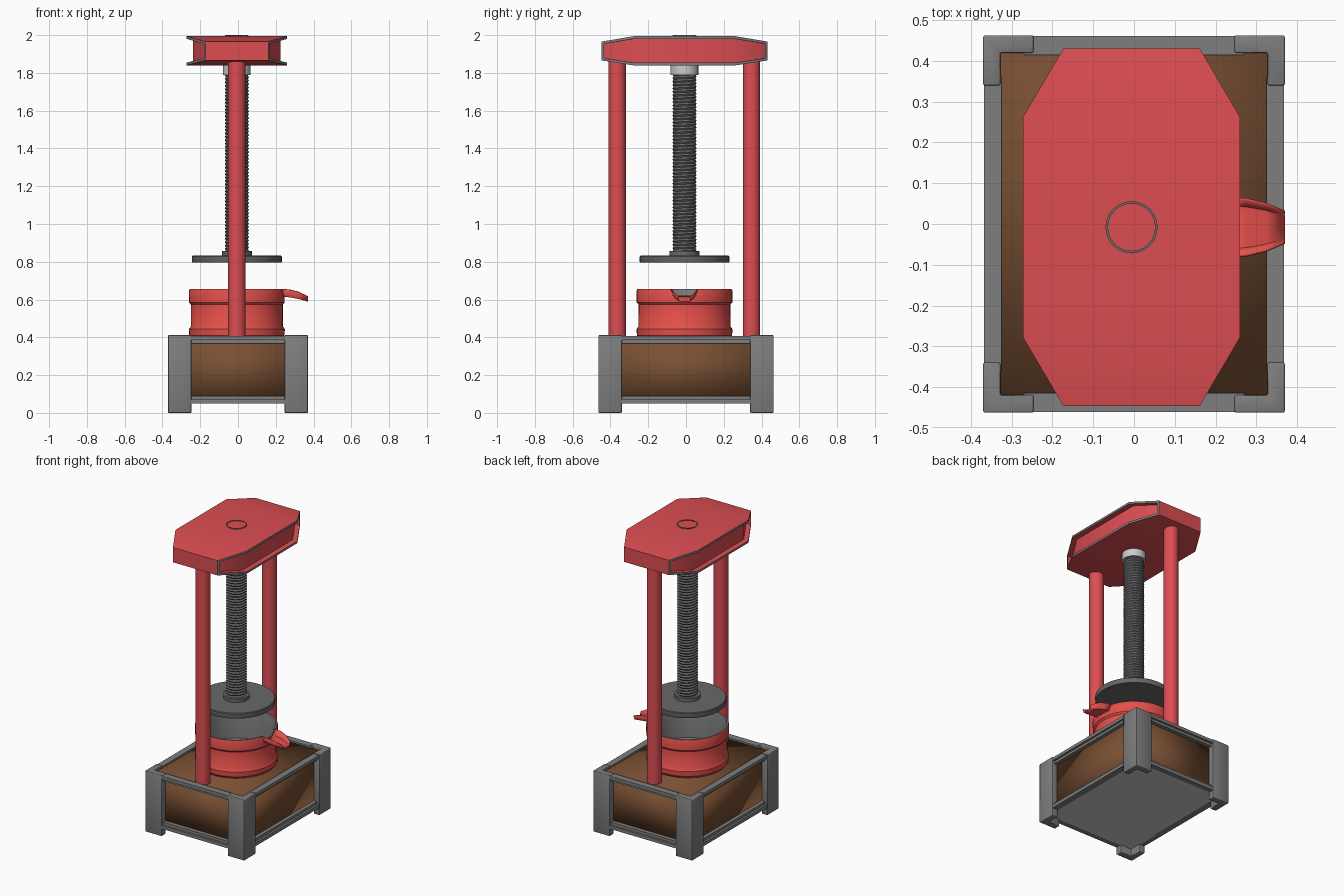
import bpy, bmesh, math

if "Cube" in bpy.data.objects:
    bpy.data.objects.remove(bpy.data.objects["Cube"])

CX, CY = -0.006, -0.008      # axis of the press, slightly off centre


def material(name, rgb):
    m = bpy.data.materials.new(name)
    m.diffuse_color = (*rgb, 1)
    m.use_nodes = True
    m.node_tree.nodes["Principled BSDF"].inputs["Base Color"].default_value = m.diffuse_color
    return m


RED = material("red_paint", (0.72, 0.075, 0.085))
BASIN = material("red_enamel", (0.78, 0.08, 0.07))
WOOD = material("wood", (0.19, 0.08, 0.033))
STEEL = material("steel", (0.21, 0.21, 0.21))


def finish(name, bm, mats=(), smooth=35, bevel=0):
    bmesh.ops.recalc_face_normals(bm, faces=bm.faces)
    me = bpy.data.meshes.new(name)
    bm.to_mesh(me)
    bm.free()
    ob = bpy.data.objects.new(name, me)
    bpy.context.collection.objects.link(ob)
    for m in mats:
        me.materials.append(m)
    if bevel:
        mod = ob.modifiers.new("bevel", 'BEVEL')
        mod.width, mod.segments = bevel, 2
    if smooth:
        bpy.ops.object.select_all(action='DESELECT')
        ob.select_set(True)
        bpy.context.view_layer.objects.active = ob
        bpy.ops.object.shade_smooth_by_angle(angle=math.radians(smooth))
    return ob


def box(name, x0, x1, y0, y1, z0, z1, mats=(), smooth=0):
    bm = bmesh.new()
    bmesh.ops.create_cube(bm, size=1)
    for v in bm.verts:
        v.co = ((x0 + x1) / 2 + v.co.x * (x1 - x0), (y0 + y1) / 2 + v.co.y * (y1 - y0),
                (z0 + z1) / 2 + v.co.z * (z1 - z0))
    return finish(name, bm, mats, smooth)


def lathe(name, profile, cx, cy, mats=(), n=40, second=()):
    """Revolve a closed (r, z) profile; segments listed in second use slot 1."""
    bm = bmesh.new()
    rings = [[bm.verts.new((cx + r * math.cos(2 * math.pi * i / n), cy + r * math.sin(2 * math.pi * i / n), z))
              for i in range(n)] for r, z in profile]
    for k in range(len(rings) - 1):
        for i in range(n):
            j = (i + 1) % n
            f = bm.faces.new((rings[k][i], rings[k][j], rings[k + 1][j], rings[k + 1][i]))
            f.material_index = 1 if k in second else 0
    for ring in (rings[0], rings[-1]):
        f = bm.faces.new(ring)
        f.material_index = 1 if second and ring is rings[-1] else 0
    return finish(name, bm, mats)


# Base: softly shaded wooden chest with a pale steel underside
box("chest", -0.33, 0.33, -0.42, 0.42, 0.06, 0.395, [WOOD], smooth=180)
box("chest_bottom", -0.335, 0.335, -0.425, 0.425, 0.05, 0.062, [material("pale_steel", (0.85, 0.85, 0.85))])

# Stepped rails along the top and bottom edges
for zname, steps in (("top", ((0.385, 0.406, 0.0), (0.368, 0.386, 0.014))),
                     ("bottom", ((0.05, 0.072, 0.0), (0.071, 0.09, 0.014)))):
    for i, (z0, z1, d) in enumerate(steps):
        for s, side in ((-1, "low"), (1, "high")):
            xs = sorted((s * 0.325, s * (0.368 - d)))
            ys = sorted((s * 0.415, s * (0.461 - d)))
            box(f"{zname}_side_rail_{side}_{i}", *xs, -0.36, 0.36, z0, z1, [STEEL])
            box(f"{zname}_cross_rail_{side}_{i}", -0.27, 0.27, *ys, z0, z1, [STEEL])

# Angle-section corner legs
for sx in (-1, 1):
    for sy in (-1, 1):
        bm = bmesh.new()
        pts = ((0.37, 0.463), (0.247, 0.463), (0.247, 0.42), (0.328, 0.42), (0.328, 0.34), (0.37, 0.34))
        f = bm.faces.new([bm.verts.new((sx * x, sy * y, 0)) for x, y in pts])
        ext = bmesh.ops.extrude_face_region(bm, geom=[f])["geom"]
        bmesh.ops.translate(bm, vec=(0, 0, 0.412), verts=[v for v in ext if isinstance(v, bmesh.types.BMVert)])
        finish("corner_leg", bm, [STEEL], bevel=0.004, smooth=180)

# Posts
for y in (-0.364, 0.347):
    lathe("post", [(0.046, 0.39), (0.046, 1.87)], CX, y, [RED], 32)

# Basin with steel inside
basin = lathe("basin", [(0.24, 0.395), (0.252, 0.41), (0.254, 0.443), (0.244, 0.457), (0.243, 0.573), (0.253, 0.585),
                        (0.254, 0.645), (0.25, 0.655), (0.24, 0.655), (0.228, 0.57), (0.228, 0.45)],
              CX, CY, [BASIN, STEEL], 48, second=(7, 8, 9))
cutter = box("spout_cutter", 0.17, 0.30, CY - 0.06, CY + 0.06, 0.618, 0.70, [STEEL])
cutter.hide_render = True
cutter.hide_viewport = True
cut = basin.modifiers.new("spout_notch", 'BOOLEAN')
cut.operation, cut.object, cut.solver = 'DIFFERENCE', cutter, 'EXACT'

# Pouring spout: tapering open channel
bm = bmesh.new()
rows = []
for x, w, top, bot in ((0.232, 0.071, 0.655, 0.618), (0.275, 0.069, 0.652, 0.614),
                       (0.325, 0.057, 0.64, 0.604), (0.37, 0.038, 0.617, 0.592)):
    rows.append([bm.verts.new((x, CY + a * w, z)) for a, z in
                 ((-1, top), (-0.75, bot), (0.75, bot), (1, top))])
for a, b in zip(rows, rows[1:]):
    for i in range(3):
        bm.faces.new((a[i], a[i + 1], b[i + 1], b[i]))
spout = finish("spout", bm, [BASIN])
mod = spout.modifiers.new("thickness", 'SOLIDIFY')
mod.thickness, mod.offset = 0.006, 0

# Press plate with collar, screw nut
lathe("press_plate", [(0.236, 0.796), (0.238, 0.80), (0.238, 0.828), (0.234, 0.832), (0.08, 0.832), (0.08, 0.856)],
      CX, CY, [material("plate_steel", (0.14, 0.14, 0.14))], 48)
lathe("screw_nut", [(0.073, 1.79), (0.073, 1.85)], CX, CY, [material("light_steel", (0.65, 0.65, 0.65))], 32)

# Threaded screw: fine helical zigzag
bm = bmesh.new()
n, pitch, z0, z1 = 24, 0.018, 0.85, 2.0
count = int((z1 - z0) / pitch * 2) + 4
grid = []
for k in range(-2, count):
    r = 0.064 if k % 2 else 0.058
    grid.append([bm.verts.new((CX + r * math.cos(2 * math.pi * i / n), CY + r * math.sin(2 * math.pi * i / n),
                               min(z1, max(z0, z0 + pitch * (k / 2 + i / n))))) for i in range(n + 1)])
for a, b in zip(grid, grid[1:]):
    for i in range(n):
        bm.faces.new((a[i], a[i + 1], b[i + 1], b[i]))
bmesh.ops.remove_doubles(bm, verts=bm.verts, dist=1e-5)
finish("screw_thread", bm, [material("dark_steel", (0.15, 0.15, 0.15))], smooth=0)

# Top beam: tapered block with recessed sides framed in steel
bm = bmesh.new()
rings = []
for y, w, lo, hi in ((-0.447, 0.167, 1.866, 1.966), (-0.279, 0.266, 1.84, 1.994),
                     (0.263, 0.266, 1.84, 1.994), (0.431, 0.167, 1.866, 1.966)):
    rings.append([bm.verts.new((CX + a * w, y, z)) for a, z in ((-1, lo), (1, lo), (1, hi), (-1, hi))])
sides = {1: [], 3: []}
for a, b in zip(rings, rings[1:]):
    for i in range(4):
        j = (i + 1) % 4
        f = bm.faces.new((a[i], a[j], b[j], b[i]))
        if i in sides:
            sides[i].append(f)
bm.faces.new(rings[0])
bm.faces.new(rings[-1])
bmesh.ops.recalc_face_normals(bm, faces=bm.faces)
for i, s in ((1, -1), (3, 1)):
    rim = bmesh.ops.inset_region(bm, faces=sides[i], thickness=0.014, use_even_offset=True)["faces"]
    for f in rim:
        f.material_index = 1
    bmesh.ops.inset_region(bm, faces=sides[i], thickness=0.0005)
    for v in {v for f in sides[i] for v in f.verts}:
        v.co.x += s * 0.035
finish("top_beam", bm, [RED, STEEL], smooth=35)
